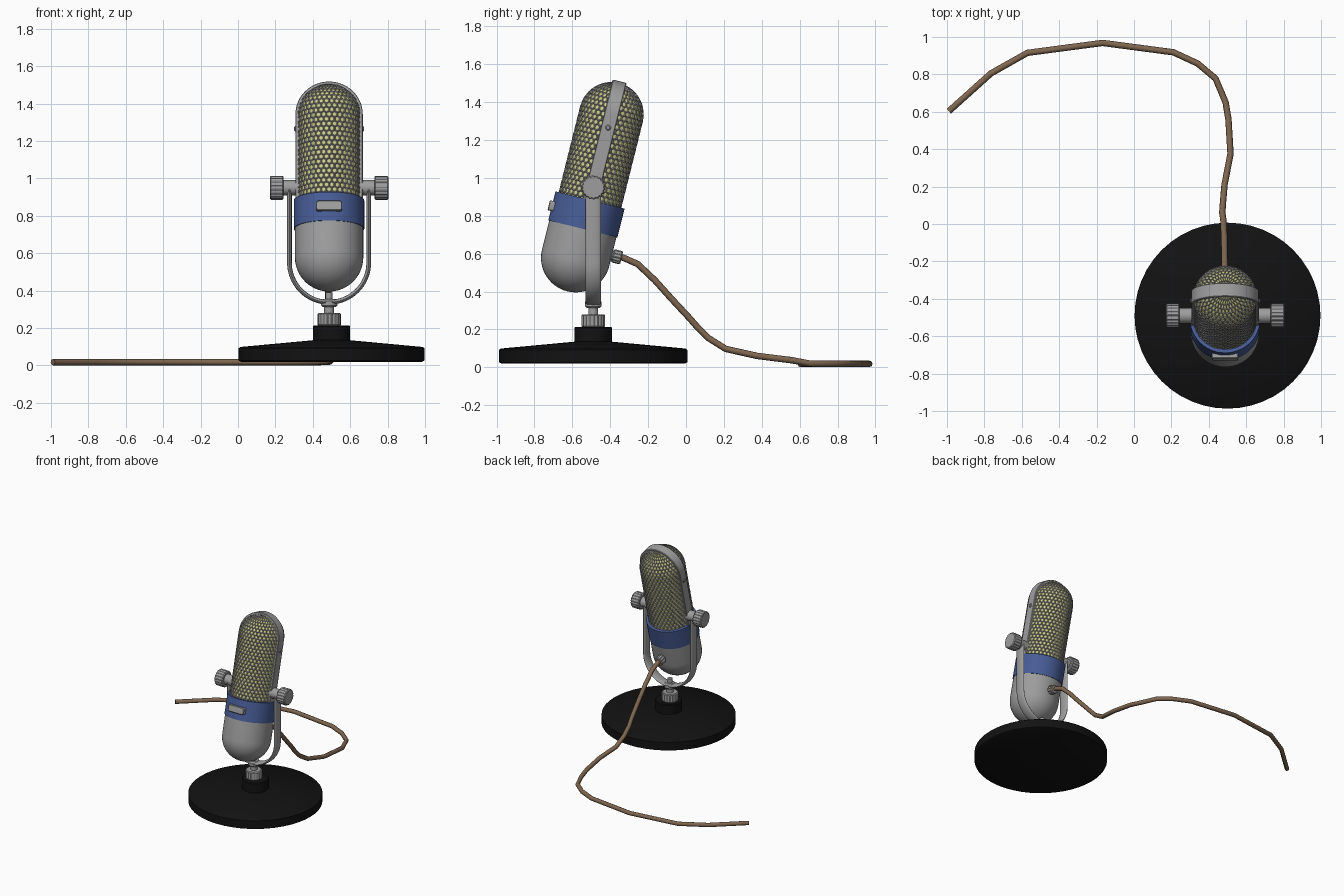
import bpy, bmesh, math
from math import sin, cos, pi
from mathutils import Matrix, Vector

if "Cube" in bpy.data.objects:
    bpy.data.objects.remove(bpy.data.objects["Cube"])


def mat(name, rgb):
    m = bpy.data.materials.new(name)
    m.diffuse_color = (*rgb, 1)
    m.use_nodes = True
    m.node_tree.nodes["Principled BSDF"].inputs["Base Color"].default_value = m.diffuse_color
    return m


BLACK = mat("black", (0.006, 0.006, 0.006))
METAL = mat("grey metal", (0.34, 0.34, 0.34))
BLUE = mat("blue", (0.065, 0.11, 0.31))
YELLOW = mat("pale yellow", (0.62, 0.62, 0.27))
BROWN = mat("brown", (0.21, 0.135, 0.08))

CX, CY = 0.487, -0.49
STAND = Matrix.Translation((CX, CY, 0))
PIVOT = Matrix.Translation((CX, CY, 0.95))
TILT = PIVOT @ Matrix.Rotation(math.radians(-14), 4, 'X')
ALONG_X = Matrix.Rotation(pi / 2, 4, 'Y')
ALONG_Y = Matrix.Rotation(-pi / 2, 4, 'X')


def finish(name, bm, mats, matrix, angle=35):
    bmesh.ops.recalc_face_normals(bm, faces=bm.faces)
    me = bpy.data.meshes.new(name)
    bm.to_mesh(me)
    bm.free()
    me.transform(matrix)
    for m in mats:
        me.materials.append(m)
    me.shade_smooth()
    me.set_sharp_from_angle(angle=math.radians(angle))
    ob = bpy.data.objects.new(name, me)
    bpy.context.collection.objects.link(ob)
    return ob


def skin(bm, rings, closed_ends=True):
    """Bridge a list of equal vertex rings."""
    n = len(rings[0])
    for a, b in zip(rings, rings[1:]):
        for i in range(n):
            j = (i + 1) % n
            bm.faces.new((a[i], a[j], b[j], b[i]))
    if closed_ends:
        bm.faces.new(rings[0])
        bm.faces.new(rings[-1])


def lathe(name, profile, material, matrix, n=40, groove=0.0):
    """Spin (radius, height) points; groove > 0 cuts knurling."""
    bm = bmesh.new()
    rings = []
    for r, z in profile:
        ring = []
        for i in range(n):
            k = r - (groove if i % 4 >= 2 else 0)
            a = 2 * pi * i / n
            ring.append(bm.verts.new((k * cos(a), k * sin(a), z)))
        rings.append(ring)
    skin(bm, rings)
    return finish(name, bm, [material], matrix)


def knob(name, r, z0, z1, matrix, n=72):
    c = 0.006
    prof = [(r - c, z0), (r, z0 + c), (r, z1 - c), (r - c, z1)]
    return lathe(name, prof, METAL, matrix, n, 0.004)


def arch(name, radius, leg, section, matrix, sign):
    """Sweep a (thickness, width) section along a U; sign 1 arches upward."""
    bm = bmesh.new()
    path = [(-radius, -leg, -1, 0)]
    for i in range(33):
        a = pi - pi * i / 32
        path.append((radius * cos(a), radius * sin(a), cos(a), sin(a)))
    path.append((radius, -leg, 1, 0))
    rings = [[bm.verts.new((x + nx * t, w, sign * (z + nz * t))) for t, w in section]
             for x, z, nx, nz in path]
    skin(bm, rings)
    return finish(name, bm, [METAL], matrix)


# Heavy round base with raised hub
lathe("base", [(0.485, 0.02), (0.497, 0.026), (0.497, 0.092), (0.488, 0.099),
               (0.1, 0.135), (0.1, 0.208), (0.094, 0.214)],
      BLACK, Matrix.Translation((0.5, CY, 0)), 48)

# Swivel joint under the yoke
knob("swivel_knob", 0.063, 0.212, 0.28, STAND)
lathe("swivel_neck", [(0.026, 0.275), (0.026, 0.32)], METAL, STAND, 20)
lathe("swivel_nut", [(0.034, 0.312), (0.044, 0.322), (0.044, 0.346), (0.034, 0.356)],
      METAL, STAND, 20)
lathe("swivel_bolt", [(0.018, 0.35), (0.018, 0.39)], METAL, STAND, 16)

# U-shaped yoke with a rounded strip section
oval = [(0.0125 * sin(2 * pi * i / 16), 0.041 * cos(2 * pi * i / 16)) for i in range(16)]
arch("yoke", 0.212, 0.4, oval, STAND @ Matrix.Translation((0, 0, 0.55)), -1)

# Side pivots and tightening knobs
for side, s in (("left", -1), ("right", 1)):
    m = PIVOT @ Matrix.Rotation(s * pi / 2, 4, 'Y')
    lathe(side + "_pivot", [(0.041, 0.16), (0.041, 0.25)], METAL, m, 28)
    knob(side + "_knob", 0.064, 0.243, 0.317, m)
    lathe(side + "_strap_rivet", [(0.015, 0.17), (0.015, 0.182), (0.009, 0.187)], METAL,
          TILT @ Matrix.Translation((0, 0, 0.325)) @ Matrix.Rotation(s * pi / 2, 4, 'Y'), 12)

# Lower shell with a domed bottom
dome = [(max(0.183 * sin(a), 0.002), -0.383 - 0.183 * cos(a))
        for a in [pi / 2 * i / 12 for i in range(13)]]
lathe("lower_shell", dome + [(0.183, -0.2)], METAL, TILT, 48)

# Blue band
lathe("band", [(0.17, -0.226), (0.188, -0.226), (0.188, -0.069), (0.165, -0.069)],
      BLUE, TILT, 48)

# Grille: honeycomb wrapped on a capsule, every cell sunk inward
GR, TOP, START = 0.171, 0.397, -0.1
COLS = 36
CELL = 2 * pi * GR / COLS / math.sqrt(3)
END = TOP + GR * pi / 2


def on_capsule(a, t, sink=0.0):
    t = min(t, END - 0.002)
    b = max(0.0, (t - TOP) / GR)
    r = GR - sink
    return Vector((r * cos(b) * cos(a), r * cos(b) * sin(a), min(t, TOP) + r * sin(b)))


bm = bmesh.new()
du = 2 * pi / COLS
corners = [(0, 1), (-0.5, 0.5), (-0.5, -0.5), (0, -1), (0.5, -0.5), (0.5, 0.5)]
for row in range(int((END - START) / (1.5 * CELL)) + 1):
    t = START + row * 1.5 * CELL
    for col in range(COLS):
        a = (col + 0.5 * (row % 2)) * du
        rim = [bm.verts.new(on_capsule(a + x * du, t + y * CELL)) for x, y in corners]
        pit = [bm.verts.new(on_capsule(a + 0.7 * x * du, t + 0.7 * y * CELL, 0.005))
               for x, y in corners]
        for i in range(6):
            j = (i + 1) % 6
            bm.faces.new((rim[i], rim[j], pit[j], pit[i]))
        bm.faces.new(pit).material_index = 1
bmesh.ops.remove_doubles(bm, verts=bm.verts, dist=0.00005)
finish("grille", bm, [METAL, YELLOW], TILT, 15)

# Metal strap running over the grille
flat = [(-0.008, -0.038), (0.003, -0.038), (0.006, -0.034),
        (0.006, 0.034), (0.003, 0.038), (-0.008, 0.038)]
arch("strap", 0.174, 0.47, flat, TILT @ Matrix.Translation((0, 0, TOP)), 1)

# Rounded blank badge on the front of the band


def badge(name, w, h, y0, y1, material):
    bm = bmesh.new()
    rings = []
    for y, k in ((y0, 0), (y1 + 0.004, 0), (y1, 0.004)):
        ring = []
        for qx, qz, q in ((1, 1, 0), (-1, 1, 1), (-1, -1, 2), (1, -1, 3)):
            for i in range(5):
                a = (q + i / 4) * pi / 2
                r = 0.014
                ring.append(bm.verts.new((qx * (w - r) + (r - k) * cos(a), y,
                                          qz * (h - r) + (r - k) * sin(a))))
        rings.append(ring)
    skin(bm, rings)
    finish(name, bm, [material], TILT @ Matrix.Translation((0, 0, -0.148)))


badge("badge", 0.07, 0.027, -0.165, -0.205, METAL)

# Cable socket on the back
socket = TILT @ Matrix.Translation((0, 0, -0.325)) @ ALONG_Y
lathe("socket_collar", [(0.027, 0.165), (0.027, 0.2)], METAL, socket, 20)
knob("cable_socket", 0.036, 0.186, 0.236, socket, 48)

# Cable trailing back and across the ground
pts = [(0.485, -0.37, 0.588), (0.485, -0.33, 0.578), (0.485, -0.255, 0.545),
       (0.484, -0.165, 0.46), (0.483, -0.075, 0.36), (0.478, 0.02, 0.258),
       (0.472, 0.06, 0.212), (0.476, 0.117, 0.155), (0.484, 0.21, 0.097),
       (0.516, 0.375, 0.06), (0.505, 0.56, 0.037), (0.49, 0.65, 0.02),
       (0.436, 0.778, 0.018), (0.34, 0.858, 0.018), (0.211, 0.918, 0.018),
       (-0.168, 0.968, 0.018), (-0.57, 0.915, 0.018), (-0.765, 0.805, 0.018),
       (-0.99, 0.603, 0.018)]
cu = bpy.data.curves.new("cable_path", 'CURVE')
cu.dimensions = '3D'
cu.bevel_depth = 0.017
cu.bevel_resolution = 2
cu.use_fill_caps = True
sp = cu.splines.new('POLY')
sp.points.add(len(pts) - 1)
for p, co in zip(sp.points, pts):
    p.co = (*co, 1)
cu.materials.append(BROWN)
cable = bpy.data.objects.new("cable", cu)
bpy.context.collection.objects.link(cable)
